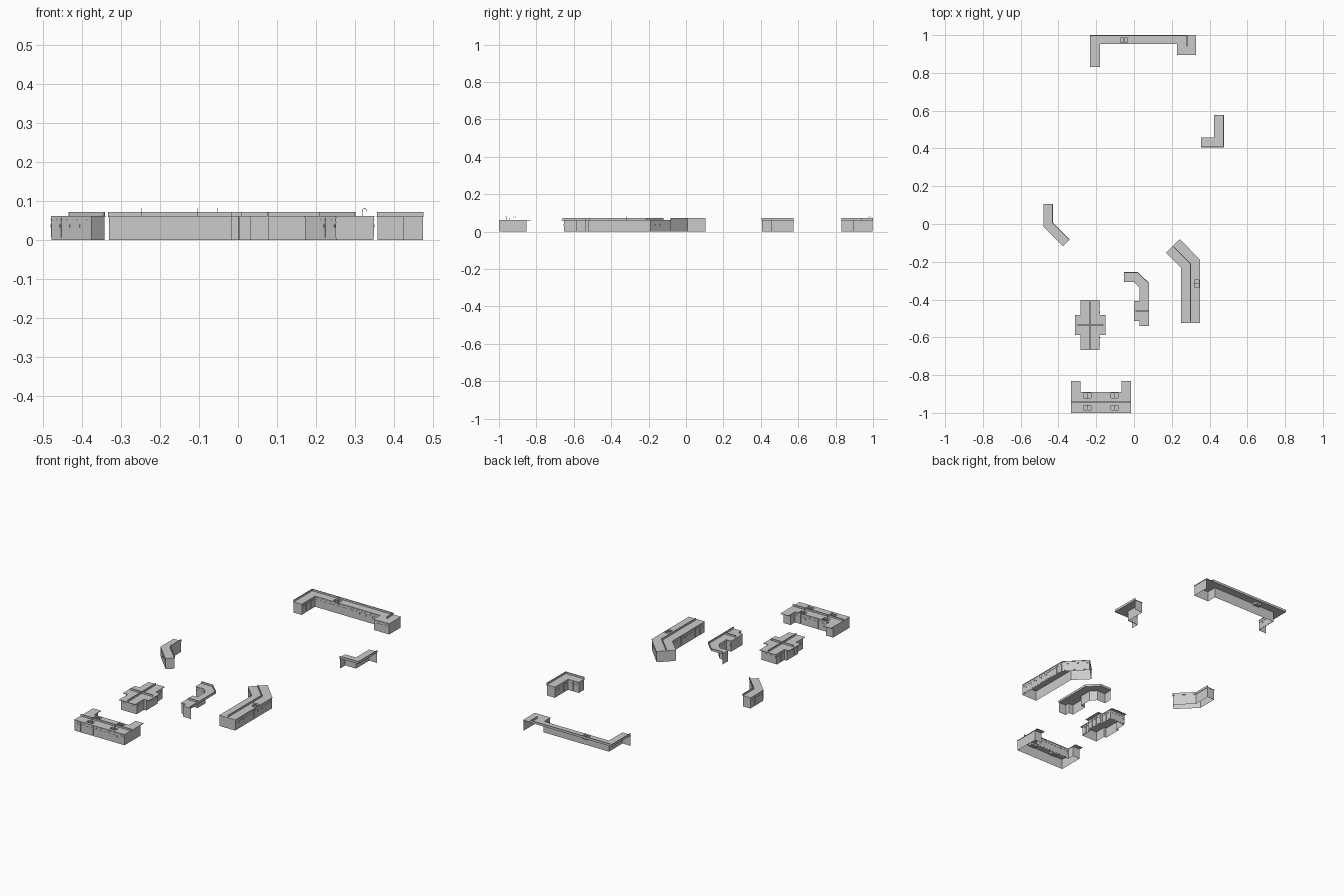
import bpy, bmesh, math
from mathutils import Vector, Matrix

if "Cube" in bpy.data.objects:
    bpy.data.objects.remove(bpy.data.objects["Cube"])

ZS, ZT, ZR = 0.059, 0.062, 0.072   # slab underside, slab top, ridge top


def finish(bm, name, normals=True):
    if normals:
        bmesh.ops.recalc_face_normals(bm, faces=bm.faces)
    me = bpy.data.meshes.new(name)
    bm.to_mesh(me)
    bm.free()
    ob = bpy.data.objects.new(name, me)
    bpy.context.scene.collection.objects.link(ob)
    return ob


def box(bm, c, d, half, z0, z1):
    """Box centred at c (2D), long axis d, half sizes (along, across)."""
    rot = Matrix.Rotation(math.atan2(d.y, d.x), 4, 'Z')
    m = Matrix.Translation((c.x, c.y, (z0 + z1) / 2)) @ rot
    m = m @ Matrix.Diagonal((2 * half[0], 2 * half[1], z1 - z0, 1))
    bmesh.ops.create_cube(bm, size=1, matrix=m)


def inset(pts, d):
    """Shrink a counter-clockwise outline by d."""
    out = []
    for i, p in enumerate(pts):
        a = (p - pts[i - 1]).normalized()
        b = (pts[(i + 1) % len(pts)] - p).normalized()
        na, nb = Vector((-a.y, a.x)), Vector((-b.y, b.x))
        out.append(p + (na + nb) * d / (1 + na.dot(nb)))
    return out


def slab(name, pts):
    bm = bmesh.new()
    f = bm.faces.new([bm.verts.new((p.x, p.y, ZS)) for p in pts])
    r = bmesh.ops.extrude_face_region(bm, geom=[f])
    vs = [v for v in r['geom'] if isinstance(v, bmesh.types.BMVert)]
    bmesh.ops.translate(bm, verts=vs, vec=(0, 0, ZT - ZS))
    return finish(bm, name)


def counter(name, outline, open_edges=(), plain=(), ridges=(), body=None):
    """Worktop, sheet cabinet walls, door fronts with pulls, raised ridges."""
    pts = [Vector(p) for p in outline]
    top = slab(name + "_worktop", pts)
    walls = inset([Vector(p) for p in body] if body else pts, 0.002)
    bm, fr, hd = bmesh.new(), bmesh.new(), bmesh.new()
    for i, a in enumerate(walls):
        if i in open_edges:
            continue
        b = walls[(i + 1) % len(walls)]
        bm.faces.new([bm.verts.new(v) for v in
                      ((a.x, a.y, 0), (b.x, b.y, 0), (b.x, b.y, ZS), (a.x, a.y, ZS))])
        if i in plain:
            continue
        # equal doors and drawers along the wall
        d = (b - a).normalized()
        n = Vector((d.y, -d.x))
        length = (b - a).length
        count = max(1, round(length / 0.04))
        step = length / count
        for k in range(count):
            c = a + d * step * (k + 0.5)
            box(fr, c + n * 0.0005, d, (step / 2 - 0.0008, 0.0005), 0.006, 0.044)
            box(fr, c + n * 0.0005, d, (step / 2 - 0.0008, 0.0005), 0.0455, 0.057)
            box(hd, c + n * 0.0015, d, (0.003, 0.0007), 0.051, 0.0522)
            box(hd, c + n * 0.0015 + d * step * 0.35, d, (0.0006, 0.0007), 0.032, 0.04)
    finish(bm, name + "_cabinet", False)
    if fr.verts:
        finish(fr, name + "_doors")
        finish(hd, name + "_handles")
    else:
        fr.free()
        hd.free()
    # raised backsplash or divider
    rb = bmesh.new()
    for path in ridges:
        for p, q in zip(path, path[1:]):
            p, q = Vector(p), Vector(q)
            box(rb, (p + q) / 2, q - p, ((q - p).length / 2 + 0.001, 0.002), ZT - 0.001, ZR)
    finish(rb, name + "_backsplash")
    return top


def sink(top, x, y, angle):
    """Double basin let into the worktop, faucet on the local +y side."""
    m = Matrix.Translation((x, y, 0)) @ Matrix.Rotation(math.radians(angle), 4, 'Z')
    cut, basin = bmesh.new(), bmesh.new()
    for s in (-1, 1):
        mm = m @ Matrix.Translation((s * 0.0105, 0, 0.0545)) @ Matrix.Diagonal((0.018, 0.024, 0.017, 1))
        bmesh.ops.create_cube(cut, size=1, matrix=mm)
        bmesh.ops.create_cube(basin, size=1, matrix=mm)
    lids = [f for f in basin.faces if f.calc_center_median().z > 0.06]
    bmesh.ops.delete(basin, geom=lids, context='FACES_ONLY')
    bmesh.ops.translate(basin, verts=[v for v in basin.verts if v.co.z > 0.06], vec=(0, 0, -0.001))
    finish(basin, "sink_basin", False)
    cutter = finish(cut, "sink_cutter")
    cutter.hide_render = True
    cutter.hide_set(True)
    mod = top.modifiers.new("sink_hole", 'BOOLEAN')
    mod.object = cutter
    mod.operation = 'DIFFERENCE'
    mod.solver = 'EXACT'
    # gooseneck faucet
    cu = bpy.data.curves.new("faucet", 'CURVE')
    cu.dimensions = '3D'
    cu.bevel_depth = 0.0009
    cu.bevel_resolution = 1
    path = [(0.014, ZT), (0.014, 0.076)]
    path += [(0.009 + 0.005 * math.cos(t * math.pi / 6), 0.076 + 0.005 * math.sin(t * math.pi / 6))
             for t in range(1, 7)]
    path.append((0.004, 0.073))
    sp = cu.splines.new('POLY')
    sp.points.add(len(path) - 1)
    for pt, (py, pz) in zip(sp.points, path):
        pt.co = (0, py, pz, 1)
    ob = bpy.data.objects.new("faucet", cu)
    bpy.context.scene.collection.objects.link(ob)
    ob.matrix_world = m


# long wall counter at the back, open towards the wall
t = counter("back_counter",
            [(-.233, 1), (-.233, .83), (-.18, .83), (-.18, .952), (.228, .952), (.228, .894),
             (.328, .894), (.328, 1)], open_edges=(0, 7), plain=(1, 6),
            ridges=[[(-.231, .832), (-.231, .998), (.28, .998), (.28, .94)]])
sink(t, -.053, .973, 0)

# corner counter, open towards the walls
counter("corner_counter",
        [(.355, .405), (.476, .405), (.476, .577), (.423, .577), (.423, .458), (.355, .458)],
        open_edges=(0, 1), plain=(2, 5),
        ridges=[[(.357, .407), (.474, .407), (.474, .575)]])

# bent desk on the left
counter("bent_desk",
        [(-.48, .105), (-.48, -.013), (-.376, -.117), (-.34, -.082), (-.43, .008), (-.43, .105)],
        plain=(2, 3, 4, 5),
        ridges=[[(-.432, .103), (-.432, .007), (-.343, -.082)]])

# bent double-sided island on the right
t = counter("bent_island",
            [(.243, -.08), (.169, -.153), (.249, -.232), (.249, -.525), (.35, -.525), (.35, -.19)],
            plain=(0, 3), ridges=[[(.21, -.122), (.299, -.211), (.299, -.515)]])
sink(t, .333, -.317, 90)

# hooked counter in the middle, open on its outer side
counter("hooked_counter",
        [(-.053, -.255), (-.053, -.307), (0, -.307), (.029, -.337), (.029, -.407), (0, -.407),
         (0, -.513), (.029, -.513), (.029, -.54), (.08, -.54), (.08, -.313), (.021, -.255)],
        open_edges=(10, 11, 9), plain=(0, 5, 7, 8),
        ridges=[[(.078, -.538), (.078, -.313), (.02, -.257), (-.051, -.257)],
                [(.01, -.46), (.078, -.46)]])
bm = bmesh.new()
box(bm, Vector((.055, -.537)), Vector((1, 0)), (.024, .001), 0, ZS)
finish(bm, "hooked_counter_end_panel")


def cross(w1, w2, h1, h2):
    cx, cy = -.2325, -.5345
    q = [(w1, -h2), (w1, -h1), (w2, -h1), (w2, h1), (w1, h1), (w1, h2)]
    return [(cx + x, cy + y) for x, y in q] + [(cx - x, cy - y) for x, y in q]


# cross-shaped island with overhanging ends
counter("cross_island", cross(.051, .081, .053, .1325), body=cross(.051, .065, .053, .119),
        plain=(1, 3, 7, 9),
        ridges=[[(-.2325, -.66), (-.2325, -.41)], [(-.302, -.5345), (-.163, -.5345)]])

# front counter with two arms
t = counter("front_counter",
            [(-.333, -1), (-.015, -1), (-.015, -.83), (-.065, -.83), (-.065, -.89), (-.283, -.89),
             (-.283, -.83), (-.333, -.83)],
            body=[(-.333, -1), (-.015, -1), (-.015, -.85), (-.065, -.85), (-.065, -.89),
                  (-.283, -.89), (-.283, -.85), (-.333, -.85)],
            plain=(1, 2, 3, 5, 6, 7), ridges=[[(-.332, -.942), (-.016, -.942)]])
for x in (-.248, -.103):
    sink(t, x, -.908, 180)
    sink(t, x, -.972, 0)
